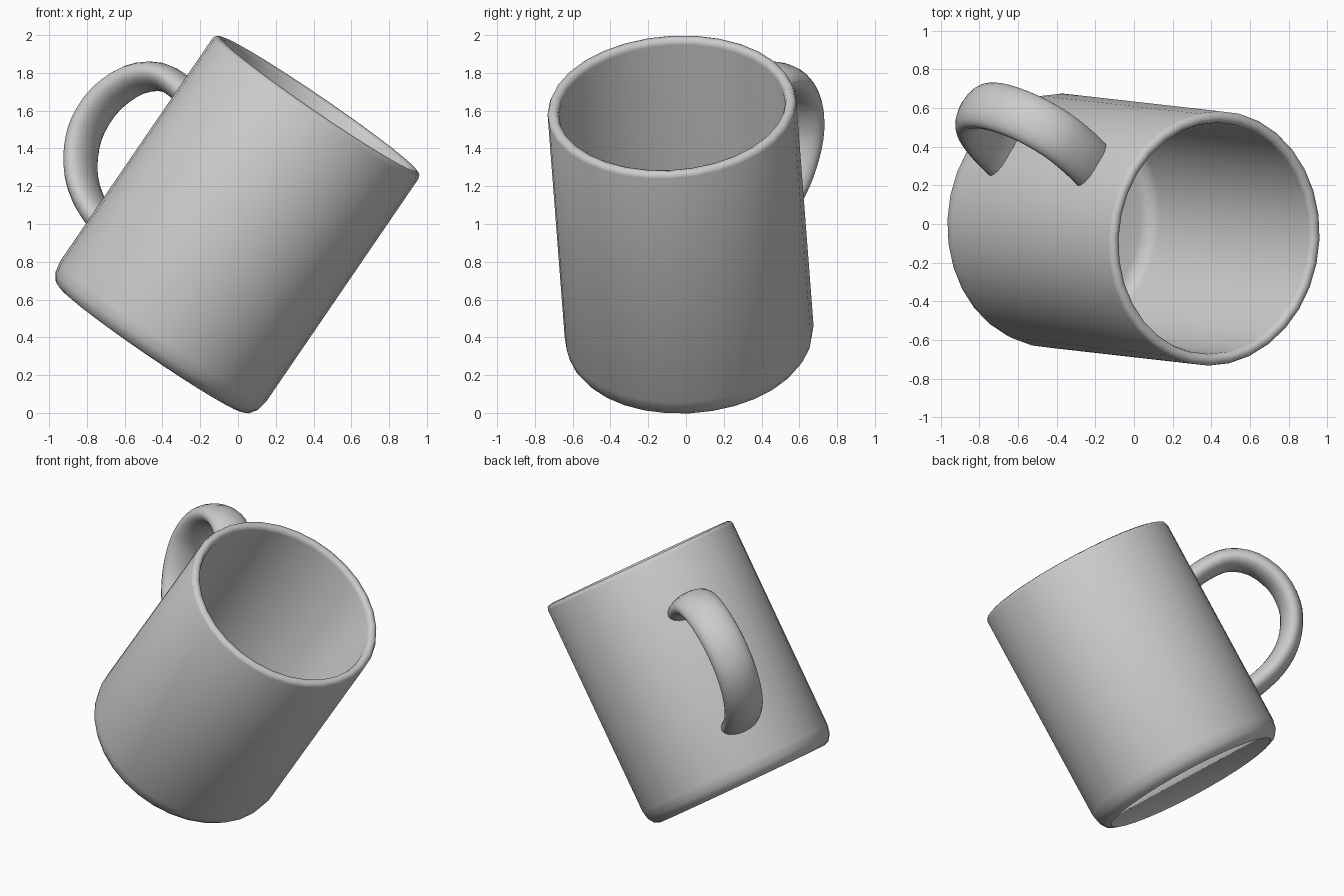
import bpy, bmesh, math
from mathutils import Vector, Matrix

if "Cube" in bpy.data.objects:
    bpy.data.objects.remove(bpy.data.objects["Cube"])

# Tilted mug frame: local X = handle direction, Z = mug axis
axis = Vector((0.563, -0.0635, 0.824)).normalized()
hdir = Vector((-0.665, 0.56, 0.498))
hdir = (hdir - axis * hdir.dot(axis)).normalized()
side = axis.cross(hdir)
frame = Matrix((hdir, side, axis)).transposed().to_4x4()
frame.translation = Vector((-0.47, 0.025, 0.323))

grey = bpy.data.materials.new("light_grey")
grey.diffuse_color = (0.6, 0.6, 0.6, 1)
grey.use_nodes = True
grey.node_tree.nodes["Principled BSDF"].inputs["Base Color"].default_value = grey.diffuse_color


def finish(bm, name):
    bmesh.ops.remove_doubles(bm, verts=bm.verts, dist=1e-5)
    bmesh.ops.recalc_face_normals(bm, faces=bm.faces)
    bm.transform(frame)
    me = bpy.data.meshes.new(name)
    bm.to_mesh(me)
    bm.free()
    me.materials.append(grey)
    ob = bpy.data.objects.new(name, me)
    bpy.context.collection.objects.link(ob)
    bpy.ops.object.select_all(action='DESELECT')
    ob.select_set(True)
    bpy.context.view_layer.objects.active = ob
    bpy.ops.object.shade_smooth_by_angle(angle=math.radians(52))


# Mug body: lathed outer wall, rounded rim, inner wall and floor
profile = [(0, .03), (.57, .03), (.585, .017), (.62, .03), (.648, .07),
           (.66, .13), (.66, 1.565), (.652, 1.584), (.63, 1.592),
           (.608, 1.584), (.6, 1.56), (.6, .2), (.583, .145),
           (.53, .12), (0, .115)]
bm = bmesh.new()
vs = [bm.verts.new((r, 0, z)) for r, z in profile]
es = [bm.edges.new(p) for p in zip(vs, vs[1:])]
bmesh.ops.spin(bm, geom=vs + es, cent=(0, 0, 0), axis=(0, 0, 1),
               angle=math.tau, steps=32, use_merge=False)
finish(bm, "mug_body")

# Handle: flattened oval swept along a smooth loop in the X-Z plane
ctrl = [(.57, 1.185), (.63, 1.2), (.76, 1.222), (.92, 1.21), (1.06, 1.11),
        (1.14, .94), (1.14, .77), (1.085, .64), (.99, .53), (.87, .455),
        (.74, .41), (.63, .39), (.57, .385)]
pts = [Vector((x, 0, z)) for x, z in ctrl]
path = []
for i in range(1, len(pts) - 2):
    a, b, c, d = pts[i - 1:i + 3]
    for k in range(3):
        t = k / 3
        path.append(.5 * (2 * b + (c - a) * t + (2 * a - 5 * b + 4 * c - d) * t * t
                          + (3 * b - a - 3 * c + d) * t ** 3))
path.append(pts[-2])

bm = bmesh.new()
rings = []
N = 20
for i, p in enumerate(path):
    tan = (path[min(i + 1, len(path) - 1)] - path[max(i - 1, 0)]).normalized()
    out = Vector((0, 1, 0)).cross(tan)
    rings.append([bm.verts.new(p + out * .072 * math.cos(math.tau * k / N)
                               + Vector((0, .135 * math.sin(math.tau * k / N), 0)))
                  for k in range(N)])
for r0, r1 in zip(rings, rings[1:]):
    for k in range(N):
        j = (k + 1) % N
        bm.faces.new((r0[k], r0[j], r1[j], r1[k]))
finish(bm, "handle")
